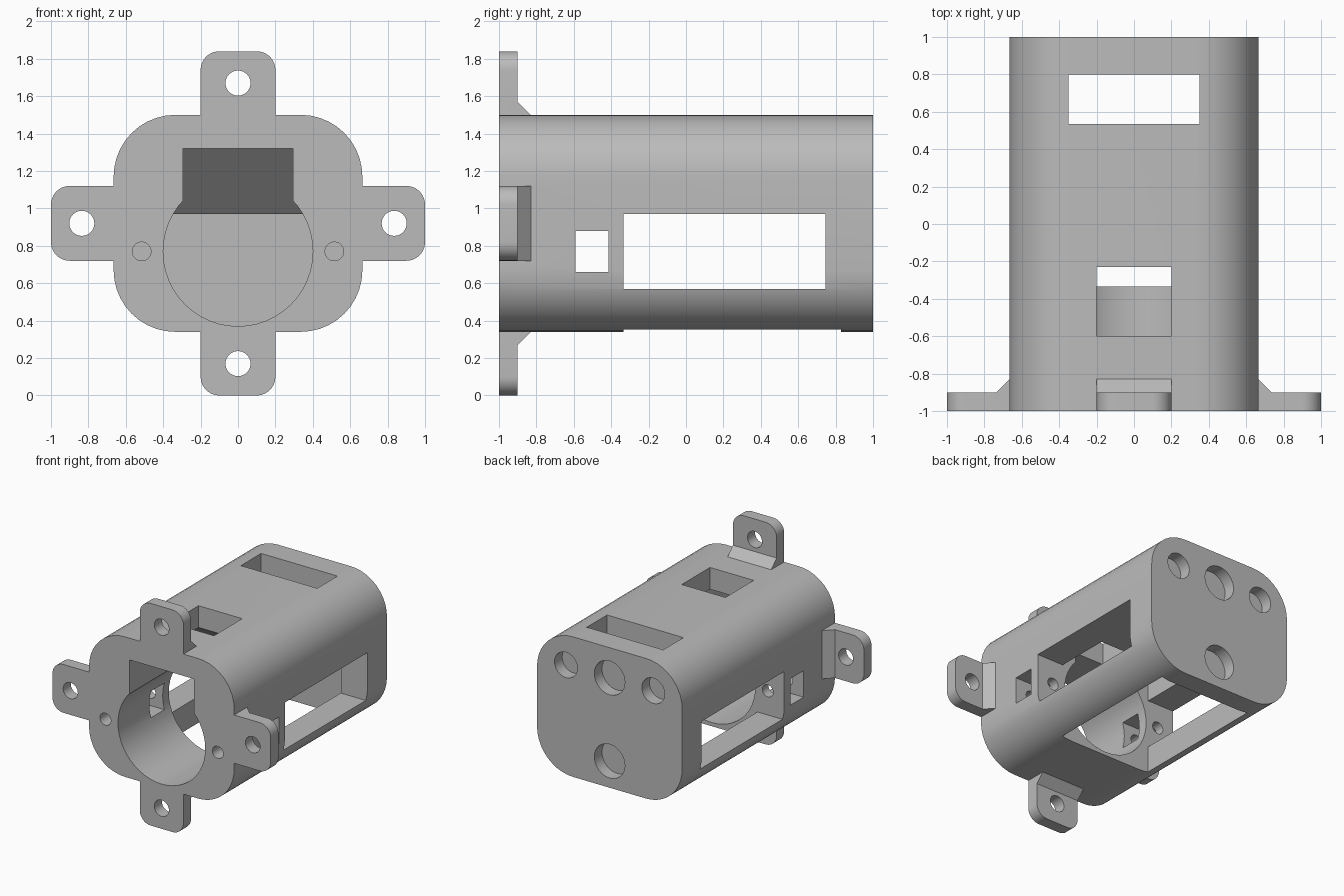
import bpy, bmesh, math
from mathutils import Matrix, Vector

if "Cube" in bpy.data.objects:
    bpy.data.objects.remove(bpy.data.objects["Cube"])

MID = 0.92          # height of the housing axis
HALF_W, HALF_H = 0.665, 0.58

grey = bpy.data.materials.new("light_grey_plastic")
grey.use_nodes = True
colour = (0.5, 0.5, 0.5, 1)
grey.diffuse_color = colour
grey.node_tree.nodes["Principled BSDF"].inputs["Base Color"].default_value = colour


def prism(name, points, start, end, axis="y"):
    """Extrude a 2D profile: (x, z) along y, or (y, z) along x."""
    bm = bmesh.new()
    place = (lambda p: (p[0], start, p[1])) if axis == "y" else (lambda p: (start, p[0], p[1]))
    face = bm.faces.new([bm.verts.new(place(p)) for p in points])
    moved = bmesh.ops.extrude_face_region(bm, geom=[face])["geom"]
    shift = Vector((0, end - start, 0) if axis == "y" else (end - start, 0, 0))
    bmesh.ops.translate(bm, vec=shift, verts=[v for v in moved if isinstance(v, bmesh.types.BMVert)])
    bmesh.ops.recalc_face_normals(bm, faces=bm.faces)
    mesh = bpy.data.meshes.new(name)
    bm.to_mesh(mesh)
    bm.free()
    mesh.materials.append(grey)
    obj = bpy.data.objects.new(name, mesh)
    bpy.context.collection.objects.link(obj)
    return obj


def rounded(hw, hh, r, steps=10):
    pts = []
    for q, (sx, sz) in enumerate([(1, 1), (-1, 1), (-1, -1), (1, -1)]):
        for i in range(steps + 1):
            a = math.pi / 2 * (q + i / steps)
            pts.append((sx * (hw - r) + r * math.cos(a), MID + sz * (hh - r) + r * math.sin(a)))
    return pts


def circle(x, z, r, n=32):
    return [(x + r * math.cos(2 * math.pi * i / n), z + r * math.sin(2 * math.pi * i / n)) for i in range(n)]


def box(name, x, y, z):
    return prism(name, [(x[0], z[0]), (x[1], z[0]), (x[1], z[1]), (x[0], z[1])], y[0], y[1])


def combine(target, tool, operation):
    mod = target.modifiers.new(tool.name, "BOOLEAN")
    mod.operation, mod.solver, mod.object = operation, "EXACT", tool
    bpy.context.view_layer.objects.active = target
    bpy.ops.object.modifier_apply(modifier=mod.name)
    bpy.data.objects.remove(tool)


# Main body
housing = prism("housing", rounded(HALF_W, HALF_H, 0.33), -1, 1)

# Crossed mounting tabs
combine(housing, prism("upright_tabs", rounded(0.2, 0.92, 0.1), -1, -0.9), "UNION")
combine(housing, prism("side_tabs", rounded(1, 0.2, 0.1), -1, -0.9), "UNION")

# Chamfered braces behind the tabs
for k in range(4):
    reach = HALF_H if k % 2 == 0 else HALF_W
    brace = prism("tab_brace", [(-0.95, reach - 0.1), (-0.83, reach - 0.1), (-0.83, reach),
                                (-0.9, reach + 0.07), (-0.95, reach + 0.07)], -0.2, 0.2, "x")
    brace.data.transform(Matrix.Translation((0, 0, MID)) @ Matrix.Rotation(k * math.pi / 2, 4, "Y"))
    combine(housing, brace, "UNION")

# Front bore, slot above it and sloped ceiling behind
cutters = [
    prism("bore", circle(0, 0.77, 0.4, 48), -1.1, -0.3),
    box("bore_slot", (-0.295, 0.295), (-1.1, -0.3), (0.85, 1.32)),
    prism("sloped_ceiling", [(-0.335, 0.9), (-0.335, 1.32), (-0.23, 1.32), (0.12, 0.97), (0.12, 0.9)],
          -0.42, 0.42, "x"),
    # Rear chamber, open below and to both sides
    box("chamber", (-0.42, 0.42), (-0.335, 0.83), (0.2, 0.97)),
    box("side_windows", (-0.8, 0.8), (-0.335, 0.745), (0.57, 0.97)),
    box("small_side_windows", (-0.8, 0.8), (-0.59, -0.415), (0.66, 0.88)),
    # Openings in the roof
    box("front_roof_window", (-0.2, 0.2), (-0.6, -0.23), (1.1, 1.6)),
    box("rear_roof_window", (-0.35, 0.35), (0.535, 0.8), (0.9, 1.6)),
]

# Screw holes in the tabs and beside the bore
for x, z in [(0, 1.67), (0, 0.17), (-0.835, MID), (0.835, MID)]:
    cutters.append(prism("tab_hole", circle(x, z, 0.067), -1.1, -0.7))
for x in (-0.515, 0.515):
    cutters.append(prism("pilot_hole", circle(x, 0.77, 0.05), -1.1, -0.3))

# Blind holes in the back
for x, z, r in [(0, 1.25, 0.14), (0, 0.56, 0.14), (-0.4, 1.25, 0.105), (0.4, 1.25, 0.105)]:
    cutters.append(prism("back_recess", circle(x, z, r), 0.9, 1.1))

for cutter in cutters:
    combine(housing, cutter, "DIFFERENCE")

# Smooth curved walls, keep edges crisp
bpy.ops.object.select_all(action="DESELECT")
housing.select_set(True)
bpy.context.view_layer.objects.active = housing
bpy.ops.object.shade_smooth_by_angle(angle=math.radians(30))
